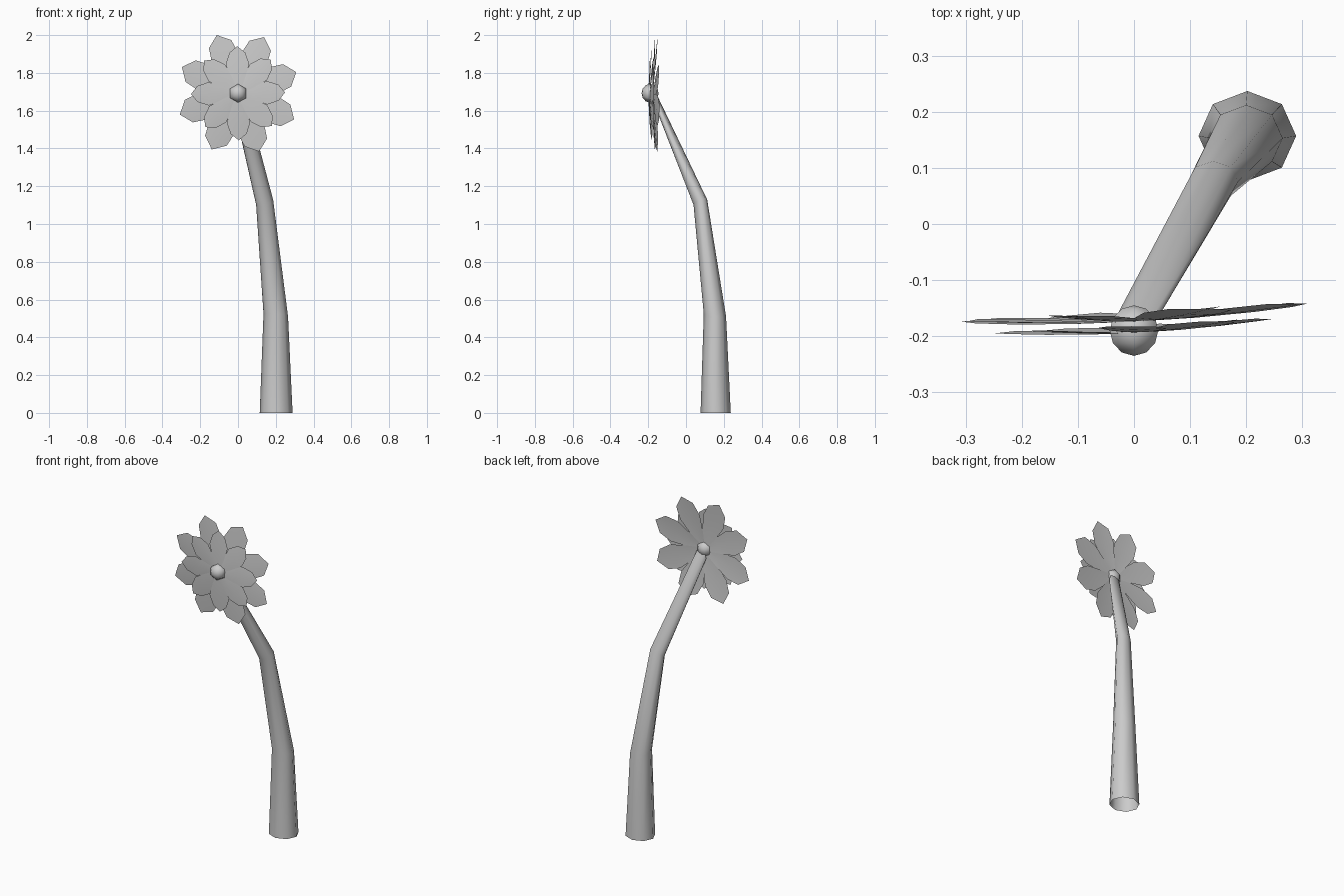
import bpy, bmesh, math
from mathutils import Vector, Matrix

if "Cube" in bpy.data.objects:
    bpy.data.objects.remove(bpy.data.objects["Cube"])

HEAD_Z = 1.692


def finish(bm, name, fix_normals=True):
    if fix_normals:
        bmesh.ops.recalc_face_normals(bm, faces=bm.faces[:])
    me = bpy.data.meshes.new(name)
    bm.to_mesh(me)
    bm.free()
    for p in me.polygons:
        p.use_smooth = True
    ob = bpy.data.objects.new(name, me)
    bpy.context.collection.objects.link(ob)
    return ob


# Stem: bent, tapered, open-ended eight-sided tube
# (centre, x radius, depth radius, x slope, y slope of ring plane)
rings = [((0.202, 0.157, 0.0), 0.087, 0.080, 0.0, 0.0),
         ((0.200, 0.153, 0.517), 0.065, 0.059, -0.12, -0.12),
         ((0.141, 0.076, 1.115), 0.045, 0.036, 0.30, 0.40)]
bm = bmesh.new()
loops = []
for c, rx, ry, sx, sy in rings:
    loop = []
    for i in range(8):
        a = i * math.tau / 8
        x, y = rx * math.cos(a), ry * math.sin(a)
        loop.append(bm.verts.new(Vector(c) + Vector((x, y, sx * x + sy * y))))
    loops.append(loop)
# The last ring stands upright behind the petals
loops.append([bm.verts.new((0.01 + 0.038 * math.cos(i * math.tau / 8), -0.158,
                            1.65 + 0.042 * math.sin(i * math.tau / 8))) for i in range(8)])
for lo, hi in zip(loops, loops[1:]):
    for i in range(8):
        j = (i + 1) % 8
        bm.faces.new((lo[i], lo[j], hi[j], hi[i]))
finish(bm, "stem")


# Petal layers: pointed petals, slightly domed, each rolled to overlap the next
def petals(name, y0, profile, tip, start, dome):
    bm = bmesh.new()
    for k in range(8):
        a = math.radians(start + 45 * k)
        ca, sa = math.cos(a), math.sin(a)

        def vert(r, w):
            x, z = r * ca - w * sa, r * sa + w * ca
            bulge = dome * math.cos(math.pi / 2 * r / tip)
            ridge = 0.05 * abs(w)
            y = y0 + 0.052 * x - bulge + ridge + 0.06 * w
            return bm.verts.new((x, y, HEAD_Z + z))

        rows = [[vert(r, -w), vert(r, 0), vert(r, w)] for r, w in profile]
        end = vert(tip, 0)
        for p, q in zip(rows, rows[1:]):
            for i in range(2):
                bm.faces.new((p[i], q[i], q[i + 1], p[i + 1]))
        for i in range(2):
            bm.faces.new((rows[-1][i], end, rows[-1][i + 1]))
    return finish(bm, name, False)


petals("outer_petals", -0.158, [(0.0, 0.008), (0.10, 0.045), (0.20, 0.074), (0.277, 0.063)],
       0.328, 20, 0.016)
petals("inner_petals", -0.182, [(0.0, 0.008), (0.08, 0.038), (0.155, 0.062), (0.215, 0.042)],
       0.249, 1, 0.012)

# Flower centre: low-sided ball facing forward
bm = bmesh.new()
bmesh.ops.create_uvsphere(bm, u_segments=6, v_segments=6, radius=0.05)
bmesh.ops.transform(bm, verts=bm.verts[:], matrix=Matrix.Translation((0, -0.190, HEAD_Z))
                    @ Matrix.Rotation(math.pi / 2, 4, 'X') @ Matrix.Diagonal((1, 1, 0.9, 1)))
finish(bm, "flower_centre")
